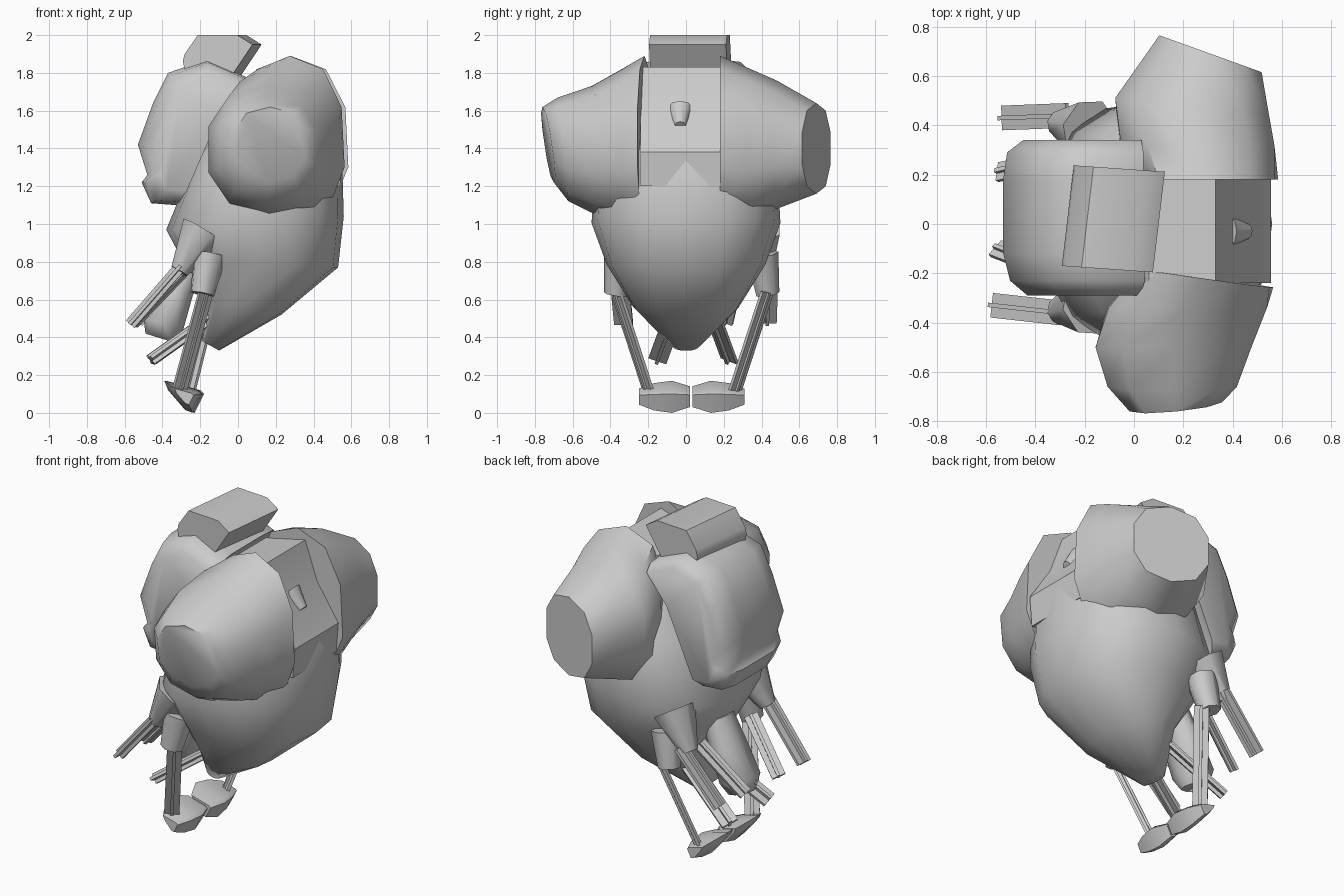
import bpy, bmesh, math
from mathutils import Vector, Matrix

if "Cube" in bpy.data.objects:
    bpy.data.objects.remove(bpy.data.objects["Cube"])


def make(name, bm, angle=35):
    bmesh.ops.recalc_face_normals(bm, faces=bm.faces)
    me = bpy.data.meshes.new(name)
    bm.to_mesh(me)
    bm.free()
    ob = bpy.data.objects.new(name, me)
    bpy.context.collection.objects.link(ob)
    bpy.ops.object.select_all(action='DESELECT')
    bpy.context.view_layer.objects.active = ob
    ob.select_set(True)
    bpy.ops.object.shade_smooth_by_angle(angle=math.radians(angle))
    return ob


def loft(name, rings, angle=35):
    """Skin closed rings of points and cap both ends."""
    bm = bmesh.new()
    vs = [[bm.verts.new(p) for p in r] for r in rings]
    n = len(vs[0])
    for a, b in zip(vs, vs[1:]):
        for i in range(n):
            j = (i + 1) % n
            bm.faces.new((a[i], a[j], b[j], b[i]))
    bm.faces.new(vs[0])
    bm.faces.new(vs[-1])
    return make(name, bm, angle)


def power(v, e):
    return math.copysign(abs(v) ** e, v)


def body_ring(front, back, half, n=16, e=0.85, cy=0.0):
    f, b = Vector((front[0], cy, front[1])), Vector((back[0], cy, back[1]))
    out = []
    for i in range(n):
        t = 2 * math.pi * i / n
        out.append((f + b) / 2 + (f - b) / 2 * power(math.cos(t), e)
                   + Vector((0, half * power(math.sin(t), e), 0)))
    return out


def arm_ring(y, x0, x1, z0, z1, slope=0, shear=0.0, zslope=0.0, n=10):
    """Ten-sided ring; slopes tilt it in y, shear moves its bottom to +x."""
    out = []
    for i in range(n):
        t = 2 * math.pi * (i + 0.5) / n
        dx = (x1 - x0) / 2 * power(math.cos(t), 0.85) * 1.03
        dz = (z1 - z0) / 2 * power(math.sin(t), 0.85)
        out.append(Vector(((x0 + x1) / 2 + dx - shear * dz,
                           y + slope * dx + zslope * dz, (z0 + z1) / 2 + dz)))
    return out


def slab(name, profile, stations, angle=35):
    """Extrude an x-z profile through (y, scale, x shift) stations."""
    c = sum((Vector(p) for p in profile), Vector((0, 0))) / len(profile)
    rings = []
    for y, s, dx in stations:
        rings.append([Vector((c.x + (p[0] - c.x) * s + dx, y, c.y + (p[1] - c.y) * s))
                      for p in profile])
    return loft(name, rings, angle)


def cross_bar(name, a, b, w=0.1, t=0.018, roll=0.0, rib=0.6):
    """Bar with a plus-shaped section running from a to b."""
    a, b = Vector(a), Vector(b)
    d = b - a
    m = (Matrix.Translation((a + b) / 2) @ d.to_track_quat('Z', 'Y').to_matrix().to_4x4()
         @ Matrix.Rotation(roll, 4, 'Z'))
    bm = bmesh.new()
    for sx, sy in ((w, t), (t, w * rib)):
        bmesh.ops.create_cube(bm, size=1, matrix=m @ Matrix.Diagonal((sx, sy, d.length, 1)))
    return make(name, bm)


def cone(name, a, b, r1, r2, n=7):
    a, b = Vector(a), Vector(b)
    d = b - a
    m = Matrix.Translation((a + b) / 2) @ d.to_track_quat('Z', 'Y').to_matrix().to_4x4()
    bm = bmesh.new()
    bmesh.ops.create_cone(bm, cap_ends=True, segments=n, radius1=r1, radius2=r2,
                          depth=d.length, matrix=m)
    return make(name, bm, 60)


# Torso: tapering shell from the narrow foot to the chest
loft("torso", [
    body_ring((-0.10, 0.33), (-0.19, 0.38), 0.07),
    body_ring((0.23, 0.52), (-0.17, 0.60), 0.28),
    body_ring((0.53, 0.77), (-0.29, 0.80), 0.42),
    body_ring((0.56, 1.04), (-0.38, 0.97), 0.50),
    body_ring((0.55, 1.38), (-0.22, 1.36), 0.48),
    body_ring((0.33, 1.66), (0.02, 1.72), 0.24),
], 60)

# Neck block between the shoulders, with a small nub on its sloping face
slab("neck_block", [(-0.1, 1.5), (0.06, 1.77), (0.33, 1.83), (0.41, 1.6),
                    (0.555, 1.38), (0.54, 1.2), (0.0, 1.2)],
     [(-0.24, 1, 0), (0.19, 1, 0)], 20)
cone("nub", (0.37, -0.03, 1.60), (0.46, -0.03, 1.52), 0.07, 0.03, 10)

# Shoulders: rounded sleeves with slanted ends
loft("shoulder_back", [
    arm_ring(0.18, 0.02, 0.58, 1.03, 1.89, 0, 0.05),
    arm_ring(0.32, -0.06, 0.57, 1.01, 1.83, 0, -0.02),
    arm_ring(0.48, -0.08, 0.55, 1.08, 1.76, -0.1),
    arm_ring(0.69, 0.10, 0.52, 1.16, 1.64, -0.36),
], 50)
loft("shoulder_front", [
    arm_ring(-0.22, 0.03, 0.56, 1.03, 1.89, -0.14, 0.05),
    arm_ring(-0.34, -0.11, 0.54, 1.01, 1.82, 0, -0.02),
    arm_ring(-0.50, -0.16, 0.48, 1.06, 1.73),
    arm_ring(-0.65, -0.11, 0.42, 1.12, 1.67, 0, 0, -0.1),
    arm_ring(-0.73, -0.02, 0.36, 1.22, 1.62, 0.1, 0, -0.15),
], 60)

# Backpack with its lower rim, and the rolled pad on top
pack = [(-0.17, 1.87), (-0.37, 1.80), (-0.45, 1.64), (-0.53, 1.42), (-0.48, 1.26),
        (-0.51, 1.22), (-0.46, 1.11), (-0.33, 1.10), (-0.12, 1.58), (0.04, 1.78)]
slab("backpack", pack, [(-0.29, 0.80, 0.06), (-0.23, 0.96, 0.02), (-0.12, 1, 0), (0.03, 1, 0),
                        (0.18, 1, 0), (0.29, 0.97, 0.01), (0.34, 0.84, 0.05)], 55)
roll = slab("top_pad", [(-0.24, 1.78), (-0.26, 1.86), (-0.25, 1.90), (-0.18, 2.0), (0.03, 2.0),
                        (0.11, 1.95), (-0.03, 1.74)],
            [(-0.19, 1, -0.02), (0.22, 1, 0)], 50)
roll.rotation_euler.z = math.radians(-4)

# Hip sockets, legs, tail bars and feet on each side
foot = [(-0.39, 0.17), (-0.37, 0.12), (-0.28, 0.015), (-0.24, 0.0), (-0.19, 0.10), (-0.21, 0.12)]
sides = [
    ("front", (-0.17, -0.37, 0.64), (-0.31, -0.20, 0.12), (-0.30, -0.36, 0.78),
     (-0.57, -0.33, 0.47), (-0.30, -0.2, 0.74), (-0.56, -0.1, 0.47),
     (-0.08, -0.05, 0.55), (-0.46, -0.15, 0.28), (-0.25, 0.02), 0.0),
    ("back", (-0.13, 0.43, 0.64), (-0.26, 0.26, 0.12), (-0.27, 0.44, 0.78),
     (-0.53, 0.43, 0.48), (-0.28, 0.27, 0.74), (-0.55, 0.21, 0.48),
     (-0.08, 0.13, 0.55), (-0.46, 0.23, 0.28), (0.31, 0.035), 0.01),
]
for s, l0, l1, a0, a1, b0, b1, c0, c1, fy, dx in sides:
    hy = l0[1]
    cone("hip_socket_" + s, (-0.15, hy * 0.93, 0.84), (-0.19, hy * 1.0, 0.63), 0.09, 0.065)
    cone("bar_socket_" + s, (-0.18, hy * 0.88, 0.96), (-0.31, hy * 0.95, 0.75), 0.13, 0.05)
    cross_bar("leg_" + s, l0, l1, 0.085, roll=0.1, rib=0.5)
    cross_bar("outer_bar_" + s, a0, a1)
    cross_bar("inner_bar_" + s, b0, b1, 0.08, roll=0.5)
    cross_bar("lower_bar_" + s, c0, c1, roll=0.4)
    o, i = fy
    slab("foot_" + s, foot, [(o, 0.5, dx), (o + (i - o) * 0.3, 0.85, dx),
                             (o + (i - o) * 0.65, 1, dx), (i, 0.65, dx)], 45)

# Hanging pouch behind the torso
loft("pouch", [
    body_ring((-0.16, 0.80), (-0.32, 0.84), 0.10, 8, 0.9, 0.04),
    body_ring((-0.24, 0.62), (-0.40, 0.66), 0.13, 8, 0.9, 0.04),
    body_ring((-0.29, 0.44), (-0.50, 0.50), 0.12, 8, 0.9, 0.04),
    body_ring((-0.33, 0.37), (-0.49, 0.42), 0.07, 8, 0.9, 0.04),
], 60)
